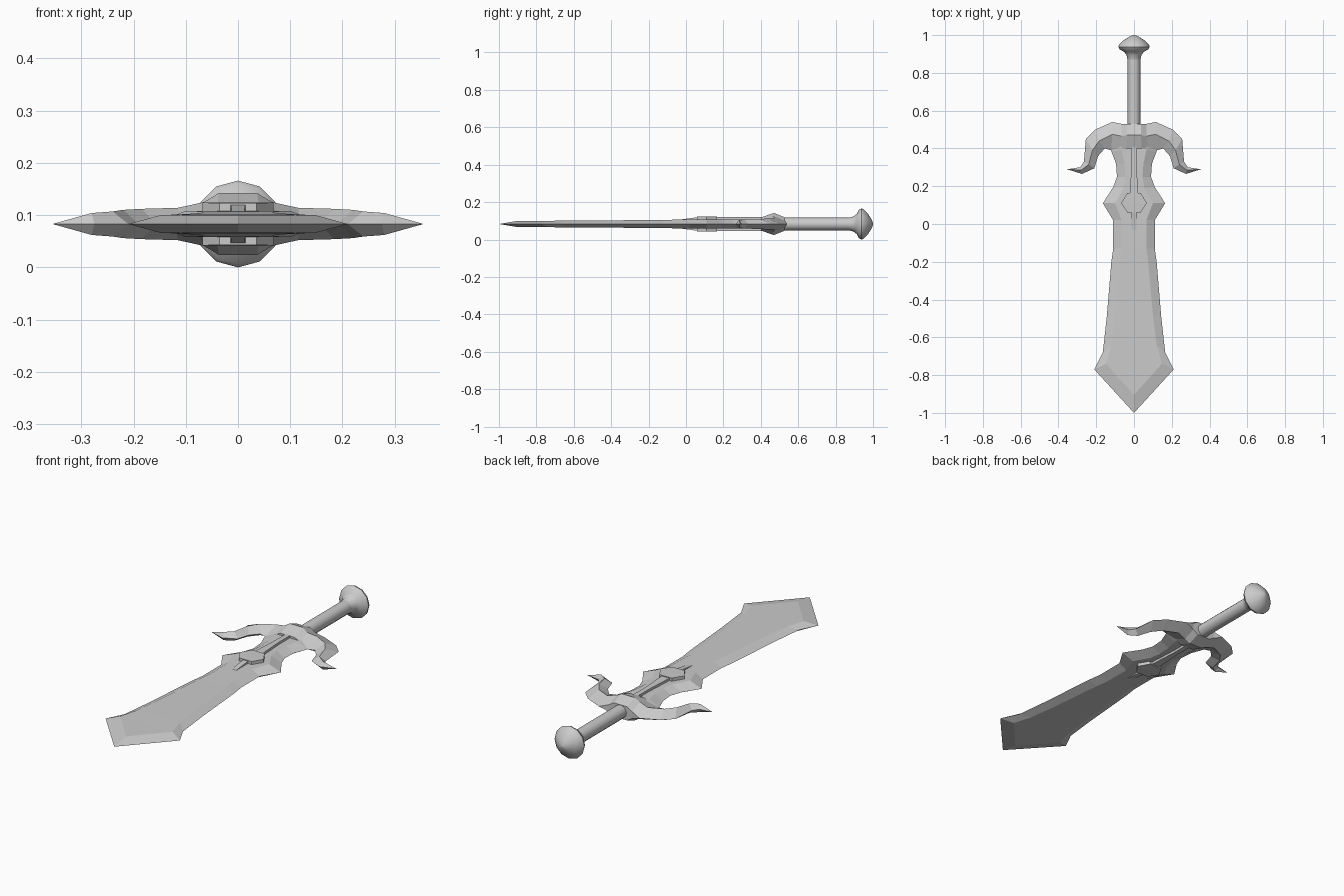
import bpy
import bmesh
import math

if "Cube" in bpy.data.objects:
    bpy.data.objects.remove(bpy.data.objects["Cube"], do_unlink=True)

MID = 0.083  # height of the sword's middle plane

steel = bpy.data.materials.new("grey_steel")
steel.use_nodes = True
steel.diffuse_color = (0.6, 0.6, 0.6, 1)
steel.node_tree.nodes["Principled BSDF"].inputs["Base Color"].default_value = (0.6, 0.6, 0.6, 1)


def loft(name, rings, smooth_angle=None):
    """Skin a row of equal-sized rings, close both ends, merge collapsed points."""
    bm = bmesh.new()
    rows = [[bm.verts.new((x, y, z + MID)) for x, y, z in ring] for ring in rings]
    n = len(rows[0])
    for a, b in zip(rows, rows[1:]):
        for i in range(n):
            j = (i + 1) % n
            bm.faces.new((a[i], a[j], b[j], b[i]))
    bm.faces.new(rows[0])
    bm.faces.new(rows[-1])
    bmesh.ops.remove_doubles(bm, verts=bm.verts, dist=0.0002)
    bmesh.ops.recalc_face_normals(bm, faces=bm.faces)
    mesh = bpy.data.meshes.new(name)
    bm.to_mesh(mesh)
    bm.free()
    mesh.materials.append(steel)
    if smooth_angle:
        mesh.shade_smooth()
        mesh.set_sharp_from_angle(angle=math.radians(smooth_angle))
    obj = bpy.data.objects.new(name, mesh)
    bpy.context.collection.objects.link(obj)
    return obj


# Blade: sharp outer edge (xo, yo), flat face border (xi, yi), half thickness h
blade = [
    (0, -1, 0, -0.905, 0.016),
    (0.21, -0.77, 0.148, -0.74, 0.017),
    (0.165, -0.68, 0.12, -0.64, 0.018),
    (0.145, -0.5, 0.1, -0.48, 0.019),
    (0.12, -0.2, 0.075, -0.2, 0.021),
    (0.11, -0.13, 0.066, -0.13, 0.022),
    (0.11, 0.02, 0.066, 0.02, 0.024),
    (0.165, 0.11, 0.1, 0.11, 0.025),
    (0.11, 0.195, 0.055, 0.19, 0.025),
    (0.09, 0.25, 0.045, 0.25, 0.025),
    (0.095, 0.32, 0.05, 0.32, 0.025),
    (0.12, 0.385, 0.065, 0.39, 0.025),
    (0.12, 0.45, 0.07, 0.45, 0.025),
]
loft("blade", [[(xo, yo, 0), (xi, yi, h), (-xi, yi, h),
                (-xo, yo, 0), (-xi, yi, -h), (xi, yi, -h)]
               for xo, yo, xi, yi, h in blade])

# Guard: outer edge, ridge, inner edge, half height of edges, half height of ridge
guard = [
    ((0.037, 0.53), (0.037, 0.47), (0.04, 0.4), 0.035, 0.059),
    ((0.065, 0.53), (0.065, 0.465), (0.075, 0.4), 0.018, 0.042),
    ((0.115, 0.54), (0.115, 0.475), (0.12, 0.39), 0, 0.031),
    ((0.205, 0.5), (0.185, 0.44), (0.155, 0.4), 0, 0.029),
    ((0.255, 0.45), (0.22, 0.39), (0.19, 0.36), 0, 0.027),
    ((0.265, 0.33), (0.24, 0.315), (0.21, 0.295), 0, 0.024),
    ((0.285, 0.3), (0.28, 0.285), (0.275, 0.265), 0, 0.021),
    ((0.355, 0.29), (0.355, 0.29), (0.355, 0.29), 0, 0),
]


def guard_ring(station, side):
    outer, ridge, inner, e, h = station
    points = [(outer, e), (ridge, h), (inner, e), (inner, -e), (ridge, -h), (outer, -e)]
    return [(side * x, y, z) for (x, y), z in points]


loft("guard", [guard_ring(s, -1) for s in reversed(guard)] + [guard_ring(s, 1) for s in guard])


# Raised trim on both faces of the blade: y, half width, half height
def trim(name, stations):
    loft(name, [[(w, y, h), (-w, y, h), (-w, y, -h), (w, y, -h)] for y, w, h in stations])


trim("blade_boss", [(0.06, 0.035, 0.04), (0.11, 0.068, 0.041), (0.165, 0.035, 0.041)])
trim("blade_spine", [(-0.03, 0.012, 0.024), (0.06, 0.014, 0.036), (0.165, 0.022, 0.037),
                     (0.23, 0.018, 0.037), (0.32, 0.013, 0.037), (0.42, 0.013, 0.037)])


# Handle parts turned around the long axis: y, radius
def turned(name, profile, sides=12):
    angles = [math.tau * i / sides for i in range(sides)]
    loft(name, [[(r * math.cos(a), y, r * math.sin(a)) for a in angles]
                for y, r in profile], 40)


turned("grip", [(0.48, 0.034), (0.88, 0.034)])
turned("pommel", [(0.87, 0.034), (0.895, 0.04), (0.912, 0.053), (0.925, 0.076), (0.938, 0.083),
                  (0.948, 0.08), (0.972, 0.056), (0.992, 0.025), (1.0, 0.004)])
